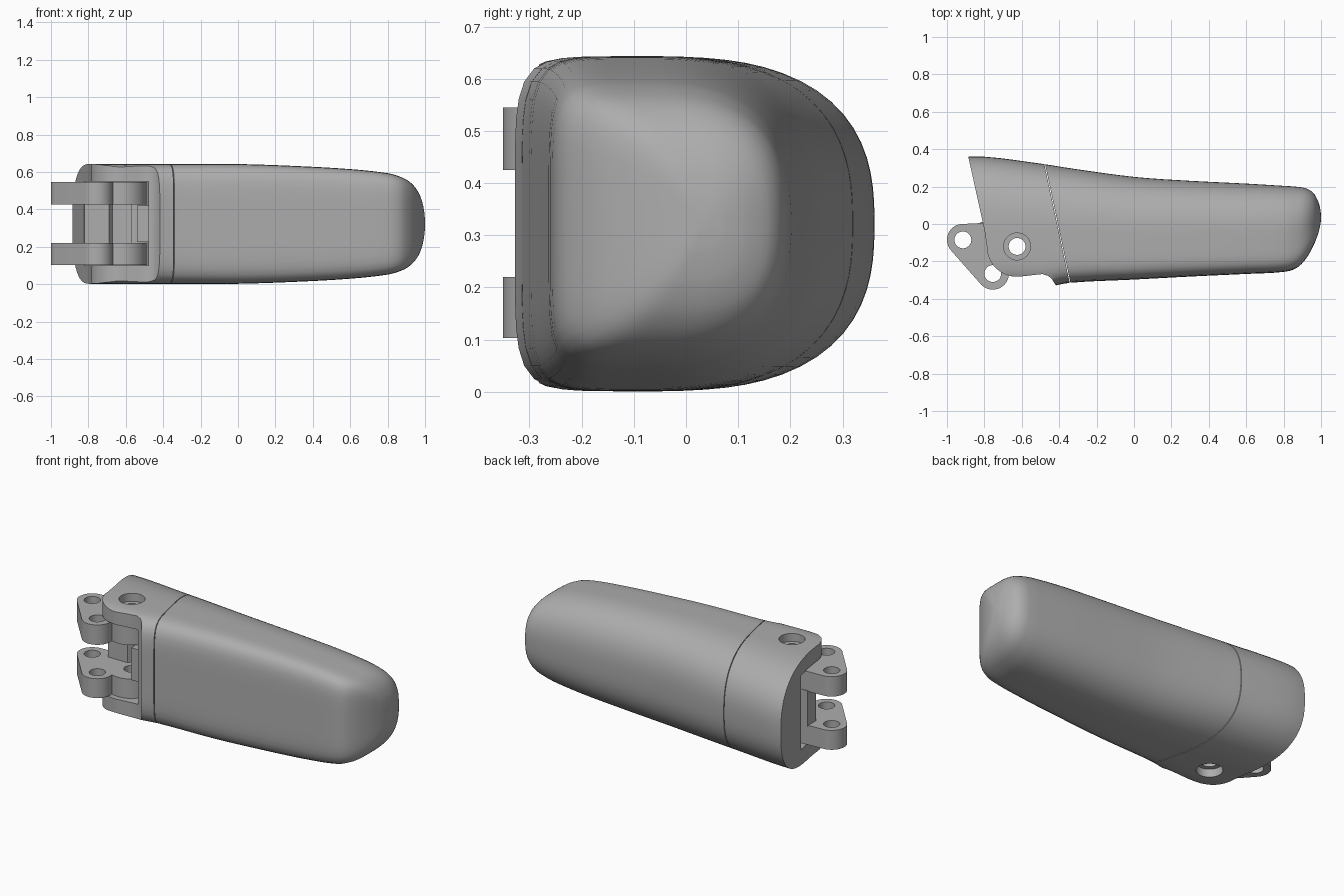
import bpy, bmesh, math
from mathutils import Vector
from mathutils.geometry import convex_hull_2d

cube = bpy.data.objects.get("Cube")
if cube:
    bpy.data.objects.remove(cube, do_unlink=True)

grey = bpy.data.materials.new("satin grey")
grey.use_nodes = True
colour = (0.42, 0.42, 0.42, 1)
grey.diffuse_color = colour
grey.node_tree.nodes["Principled BSDF"].inputs["Base Color"].default_value = colour

MID = 0.322            # mid height
PIVOT = (-0.625, -0.12)
PIN_A = (-0.915, -0.085)
PIN_B = (-0.755, -0.265)


def finish(name, bm):
    bmesh.ops.recalc_face_normals(bm, faces=bm.faces)
    mesh = bpy.data.meshes.new(name)
    bm.to_mesh(mesh)
    bm.free()
    mesh.materials.append(grey)
    obj = bpy.data.objects.new(name, mesh)
    bpy.context.collection.objects.link(obj)
    return obj


def prism(name, outline, z0, z1):
    bm = bmesh.new()
    low = bm.faces.new([bm.verts.new((x, y, z0)) for x, y in outline])
    top = bmesh.ops.extrude_face_region(bm, geom=[low])["geom"]
    bmesh.ops.translate(bm, vec=(0, 0, z1 - z0),
                        verts=[v for v in top if isinstance(v, bmesh.types.BMVert)])
    return finish(name, bm)


def arc(centre, r, a0=0, a1=360, n=48):
    angles = [math.radians(a0 + (a1 - a0) * i / n) for i in range(n + (a1 - a0 != 360))]
    return [(centre[0] + r * math.cos(a), centre[1] + r * math.sin(a)) for a in angles]


def hull(points):
    return [points[i] for i in convex_hull_2d([Vector(p) for p in points])]


def combine(obj, tool, operation):
    mod = obj.modifiers.new("cut", 'BOOLEAN')
    mod.object, mod.operation, mod.solver = tool, operation, 'EXACT'
    deps = bpy.context.evaluated_depsgraph_get()
    mesh = bpy.data.meshes.new_from_object(obj.evaluated_get(deps))
    obj.modifiers.clear()
    obj.data = mesh
    bpy.data.objects.remove(tool, do_unlink=True)


def smooth(obj, angle):
    bpy.ops.object.select_all(action='DESELECT')
    obj.select_set(True)
    bpy.context.view_layer.objects.active = obj
    bpy.ops.object.shade_smooth_by_angle(angle=math.radians(angle))


# Outer skin stations: x, front y, back y, half height
STATIONS = [
    (-1.0, -.35, .355, .318), (-.8, -.345, .36, .32), (-.48, -.338, .32, .321),
    (-.34, -.314, .298, .321), (0, -.297, .252, .32), (.3, -.281, .231, .31),
    (.6, -.267, .216, .293), (.8, -.256, .204, .271), (.87, -.235, .199, .251),
    (.92, -.185, .19, .223), (.96, -.115, .165, .177), (.985, -.05, .12, .118),
    (.997, .0, .075, .055), (1.0, .025, .045, .015)]


def resample(rows, steps=4):
    out = []
    for i in range(len(rows) - 1):
        a, b = rows[i], rows[i + 1]
        p, q = rows[max(i - 1, 0)], rows[min(i + 2, len(rows) - 1)]
        for s in range(steps):
            t = s / steps
            row = [a[0] + (b[0] - a[0]) * t]
            for k in range(1, 4):
                dx = b[0] - a[0]
                ma = (b[k] - p[k]) / (b[0] - p[0]) * dx
                mb = (q[k] - a[k]) / (q[0] - a[0]) * dx
                row.append((2*t**3 - 3*t**2 + 1) * a[k] + (t**3 - 2*t**2 + t) * ma
                           + (3*t**2 - 2*t**3) * b[k] + (t**3 - t**2) * mb)
            out.append(row)
    return out + [rows[-1]]


def skin(name, sides=72):
    # D-shaped rings: nearly flat front, rounded back
    bm = bmesh.new()
    rings = []
    for x, front, back, half in resample(STATIONS):
        mid = front + (back - front) * 0.42
        ring = []
        for i in range(sides):
            a = 2 * math.pi * (i + 0.5) / sides
            c, s = math.cos(a), math.sin(a)
            reach, power = (back - mid, 2.6) if c > 0 else (mid - front, 6)
            r = (abs(c) ** power + abs(s) ** power) ** (-1 / power)
            ring.append(bm.verts.new((x, mid + reach * r * c, MID + half * r * s)))
        rings.append(ring)
    for p, q in zip(rings, rings[1:]):
        for i in range(sides):
            j = (i + 1) % sides
            bm.faces.new((p[i], p[j], q[j], q[i]))
    bm.faces.new(rings[0])
    bm.faces.new(rings[-1])
    return finish(name, bm)


def seam(y, offset=0):
    return (-0.411 - 0.214 * y + offset, y)


# Finger body, everything beyond the slanted seam
body = skin("finger_body")
combine(body, prism("body_cutter", [seam(-.5, .004), (1.2, -.5), (1.2, .5), seam(.5, .004)], -.1, .8),
        'INTERSECT')
smooth(body, 35)

# Knuckle cap with two rounded cheeks
cap = skin("knuckle_cap")
outline = [(-.917, .5), (-.80, -.03)] + arc(PIVOT, .162, 180, 275, 24)
outline += [(-.53, -.272), (-.49, -.268), (-.46, -.277), (-.44, -.293),
            (-.42, -.325), (-.405, -.345), seam(-.36), seam(.5)]
combine(cap, prism("cap_cutter", outline, -.1, .8), 'INTERSECT')

# Hinge cavity, open to the end and the front
cavity = [(-1.1, -.5), (-.478, -.5), (-.478, -.08)] + arc((-.598, -.04), .12, 0, 90, 12) + [(-1.1, .08)]
combine(cap, prism("cavity_cutter", cavity, .1, .55), 'DIFFERENCE')

# Stepped pivot holes through both cheeks
combine(cap, prism("hole_cutter", arc(PIVOT, .045), -.1, .8), 'DIFFERENCE')
for z0, z1 in ((-.1, .05), (.594, .8)):
    combine(cap, prism("counterbore_cutter", arc(PIVOT, .072), z0, z1), 'DIFFERENCE')
smooth(cap, 35)

# Stop block at the back of the cavity
stop = prism("stop_block", [(-.54, -.25), (-.47, -.25), (-.47, .09), (-.54, .09)], .225, .42)

# Hinge lugs with two pin holes and the pivot hole
for name, z0, z1 in (("lower_lug", .103, .22), ("upper_lug", .425, .545)):
    lug = prism(name, hull(arc(PIN_A, .085) + arc(PIN_B, .086)), z0, z1)
    arm = prism("lug_arm", hull(arc(PIN_A, .085) + arc(PIVOT, .135)), z0, z1)
    combine(lug, arm, 'UNION')
    for centre in (PIN_A, PIN_B, PIVOT):
        combine(lug, prism("pin_cutter", arc(centre, .045), -.1, .8), 'DIFFERENCE')
    smooth(lug, 35)

# Web joining the two lugs
web = prism("lug_web", [(-.82, -.07), (-.69, -.07), (-.67, -.04), (-.57, -.04),
                        (-.57, .01), (-.82, .01)], .215, .43)
